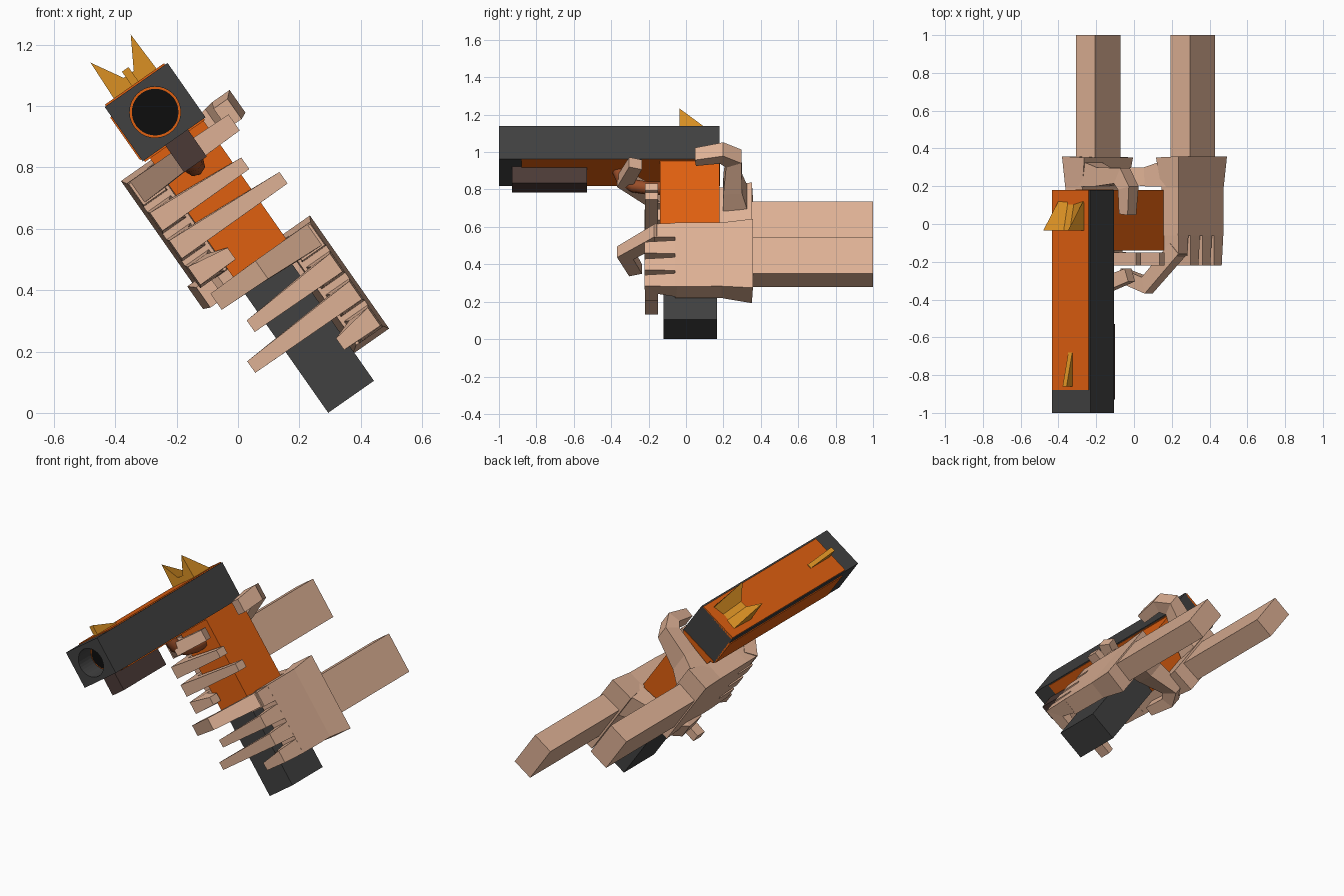
import bpy, bmesh, math
from mathutils import Matrix, Vector

cube = bpy.data.objects.get("Cube")
if cube:
    bpy.data.objects.remove(cube, do_unlink=True)

# Everything is built upright around the bore, then tilted into place
TILT = Matrix.Translation((-0.27, 0, 0.98)) @ Matrix.Rotation(math.radians(-35), 4, 'Y')


def material(name, rgb):
    m = bpy.data.materials.new(name)
    m.use_nodes = True
    m.diffuse_color = (*rgb, 1)
    m.node_tree.nodes["Principled BSDF"].inputs["Base Color"].default_value = (*rgb, 1)
    return m


ORANGE = material("orange", (0.74, 0.115, 0.005))
RUST = material("rust", (0.32, 0.075, 0.022))
DARK = material("charcoal", (0.052, 0.052, 0.052))
BLACK = material("black", (0.004, 0.004, 0.004))
BROWN = material("dark_brown", (0.07, 0.042, 0.037))
GOLD = material("gold", (0.70, 0.28, 0.017))
SKIN = material("skin", (0.73, 0.44, 0.30))


def finish(name, bm, mat):
    bmesh.ops.transform(bm, matrix=TILT, verts=bm.verts)
    bmesh.ops.recalc_face_normals(bm, faces=bm.faces)
    me = bpy.data.meshes.new(name)
    bm.to_mesh(me)
    bm.free()
    me.materials.append(mat)
    ob = bpy.data.objects.new(name, me)
    bpy.context.collection.objects.link(ob)
    return ob


def box(name, mat, x, y, z):
    bm = bmesh.new()
    bmesh.ops.create_cube(bm, size=1)
    for v in bm.verts:
        v.co = [(a + b) / 2 + c * (b - a) for (a, b), c in zip((x, y, z), v.co)]
    return finish(name, bm, mat)


def cylinder(name, mat, radius, y0, y1, x=0, z=0):
    bm = bmesh.new()
    bmesh.ops.create_cone(bm, cap_ends=True, segments=32, radius1=radius,
                          radius2=radius, depth=y1 - y0)
    place = Matrix.Translation((x, (y0 + y1) / 2, z)) @ Matrix.Rotation(math.pi / 2, 4, 'X')
    bmesh.ops.transform(bm, matrix=place, verts=bm.verts)
    return finish(name, bm, mat)


def skin_rings(name, mat, rings):
    """Join rings of points into a closed solid."""
    bm = bmesh.new()
    rows = [[bm.verts.new(p) for p in ring] for ring in rings]
    n = len(rows[0])
    for a, b in zip(rows, rows[1:]):
        for i in range(n):
            j = (i + 1) % n
            bm.faces.new((a[i], a[j], b[j], b[i]))
    bm.faces.new(rows[0])
    bm.faces.new(rows[-1])
    bmesh.ops.remove_doubles(bm, verts=bm.verts, dist=0.0005)
    return finish(name, bm, mat)


def limb(name, path, side, lift):
    """Square-sectioned limb; path holds (x, y, z, half thickness, half height)."""
    pts = [Vector(p[:2]) for p in path]
    rings = []
    for i, (x, y, z, thick, high) in enumerate(path):
        d_in = (pts[i] - pts[max(i - 1, 0)]).normalized()
        d_out = (pts[min(i + 1, len(pts) - 1)] - pts[i]).normalized()
        along = (d_in + d_out).normalized()
        mitre = max(along.dot(d_out if d_out.length else d_in), 0.5)
        nx, ny = -along.y * thick / mitre, along.x * thick / mitre
        rings.append([(side * (x + s * nx), y + s * ny, z + lift + h * high)
                      for s, h in ((-1, -1), (1, -1), (1, 1), (-1, 1))])
    return skin_rings(name, SKIN, rings)


# Slide with a bored muzzle
slide = box("slide", DARK, (-0.125, 0.125), (-1, 0.18), (-0.108, 0.108))
cutter = cylinder("bore_cutter", DARK, 0.083, -1.1, -0.88)
cut = slide.modifiers.new("bore", 'BOOLEAN')
cut.operation = 'DIFFERENCE'
cut.object = cutter
bpy.context.view_layer.objects.active = slide
bpy.ops.object.modifier_apply(modifier=cut.name)
bpy.data.objects.remove(cutter, do_unlink=True)
cylinder("bore_ring", ORANGE, 0.083, -0.884, -0.88)
cylinder("bore_core", BLACK, 0.076, -0.888, -0.88)

# Orange panels on the slide
box("top_panel", ORANGE, (-0.12, 0.115), (-0.88, 0.18), (0.1, 0.114))
box("under_panel", ORANGE, (-0.12, 0.118), (-0.88, 0.183), (-0.114, -0.1))
box("side_panel", ORANGE, (-0.13, -0.12), (-0.88, 0.18), (-0.1, 0.07))

# Grip, magazine and under-barrel unit
box("grip", ORANGE, (-0.1, 0.113), (-0.14, 0.18), (-0.62, -0.1))
box("magazine", DARK, (-0.1, 0.082), (-0.12, 0.165), (-1.126, -0.6))
box("under_barrel_unit", BROWN, (-0.035, 0.055), (-0.93, -0.53), (-0.215, -0.1))

# Trigger guard: a round bar bent under the frame
curve = bpy.data.curves.new("trigger_guard", 'CURVE')
curve.dimensions = '3D'
curve.bevel_depth = 0.036
curve.bevel_resolution = 2
curve.use_fill_caps = True
bar = curve.splines.new('POLY')
guard = ((-0.36, -0.1), (-0.34, -0.16), (-0.28, -0.2), (-0.2, -0.215), (-0.12, -0.215))
bar.points.add(len(guard) - 1)
for p, (y, z) in zip(bar.points, guard):
    p.co = (0.005, y, z, 1)
curve.materials.append(RUST)
guard_ob = bpy.data.objects.new("trigger_guard", curve)
guard_ob.matrix_world = TILT
bpy.context.collection.objects.link(guard_ob)

# Sights: notched rear wedge and slim front wedge, both falling towards the back
notch = ((-0.085, 0.108), (-0.08, 0.253), (-0.02, 0.15),
         (0.02, 0.15), (0.08, 0.253), (0.085, 0.108))
skin_rings("rear_sight", GOLD, [[(x, -0.035, z) for x, z in notch],
                                [(x, 0.12, 0.108 + (z - 0.108) * 0.04) for x, z in notch]])
blade = ((-0.013, 0.108), (-0.013, 0.17), (0.013, 0.17), (0.013, 0.108))
skin_rings("front_sight", GOLD, [[(x, -0.86, z) for x, z in blade],
                                 [(x, -0.68, 0.108 + (z - 0.108) * 0.15) for x, z in blade]])

# Hands: the lower left one mirrors the upper right one
for label, side, lift in (("right", -1, 0), ("left", 1, -0.445)):
    limb(label + "_forearm", [(0.15, 0.33, -0.355, 0.062, 0.117),
                              (0.15, 1, -0.355, 0.062, 0.117)], side, lift)
    limb(label + "_palm", [(0.155, -0.06, -0.345, 0.053, 0.208),
                           (0.155, 0.19, -0.345, 0.055, 0.208),
                           (0.148, 0.355, -0.345, 0.072, 0.225)], side, lift)
    # Three fingers wrapped across the front of the grip
    for finger, z, tip in (("middle", -0.295, -0.145), ("ring", -0.405, -0.22),
                           ("little", -0.51, 0.06)):
        limb(f"{label}_{finger}_finger",
             [(0.16, -0.05, z, 0.048, 0.044), (0.165, -0.185, z, 0.036, 0.036),
              (tip, -0.185, z - 0.01, 0.034, 0.023)], side, lift)
    # Index finger bowed forward
    limb(label + "_index_base", [(0.16, -0.05, -0.185, 0.048, 0.046),
                                 (0.16, -0.17, -0.185, 0.045, 0.042)], side, lift)
    limb(label + "_index_finger", [(0.18, -0.13, -0.18, 0.04, 0.042),
                                   (-0.02, -0.325, -0.175, 0.038, 0.036),
                                   (-0.18, -0.27, -0.175, 0.036, 0.032)], side, lift)
    # Thumb hooked round the back
    limb(label + "_thumb", [(0.15, 0.27, -0.23, 0.075, 0.09),
                            (0.0, 0.25, -0.185, 0.05, 0.065),
                            (-0.16, 0.255, -0.13, 0.04, 0.045),
                            (-0.205, 0.19, -0.125, 0.034, 0.045),
                            (-0.19, 0.05, -0.14, 0.028, 0.04)], side, lift)
